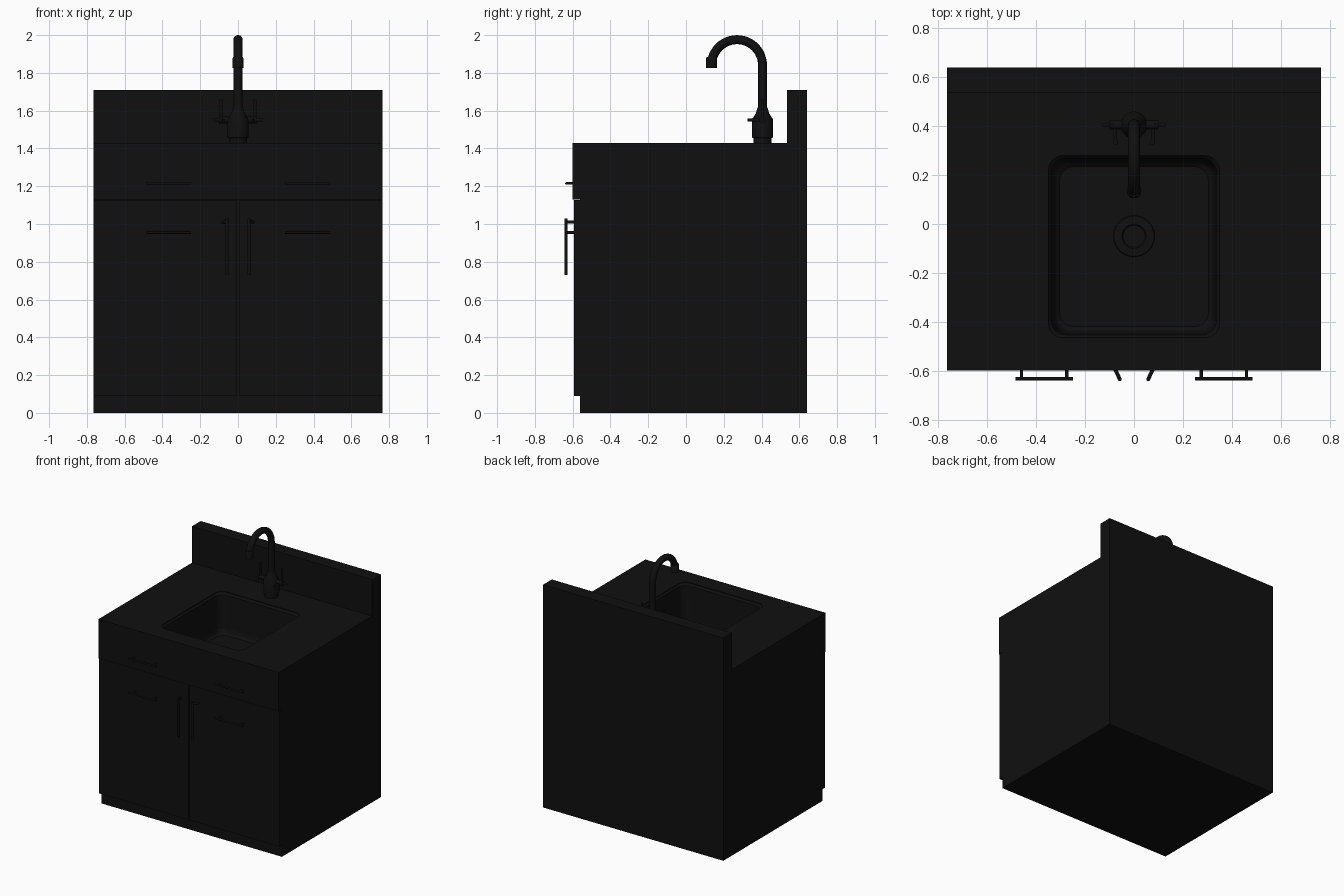
import bpy, bmesh, math
from mathutils import Vector

cube = bpy.data.objects.get("Cube")
if cube:
    bpy.data.objects.remove(cube, do_unlink=True)

black = bpy.data.materials.new("matte_black")
black.use_nodes = True
COLOUR = (0.005, 0.005, 0.005, 1)
black.diffuse_color = COLOUR
black.node_tree.nodes["Principled BSDF"].inputs["Base Color"].default_value = COLOUR


def finish(name, bm, smooth=False):
    bmesh.ops.recalc_face_normals(bm, faces=bm.faces)
    mesh = bpy.data.meshes.new(name)
    bm.to_mesh(mesh)
    bm.free()
    mesh.materials.append(black)
    ob = bpy.data.objects.new(name, mesh)
    bpy.context.collection.objects.link(ob)
    if smooth:
        bpy.ops.object.select_all(action='DESELECT')
        ob.select_set(True)
        bpy.context.view_layer.objects.active = ob
        bpy.ops.object.shade_smooth_by_angle(angle=math.radians(35))
    return ob


def box(name, x, y, z):
    bm = bmesh.new()
    bmesh.ops.create_cube(bm, size=1)
    for v in bm.verts:
        v.co = [a[0] + (c + 0.5) * (a[1] - a[0]) for a, c in zip((x, y, z), v.co)]
    return finish(name, bm)


def loft(bm, rings):
    """Skin a list of equal-length point rings and cap both ends."""
    loops = [[bm.verts.new(p) for p in ring] for ring in rings]
    for a, b in zip(loops, loops[1:]):
        for i in range(len(a)):
            j = (i + 1) % len(a)
            bm.faces.new((a[i], a[j], b[j], b[i]))
    bm.faces.new(loops[0])
    bm.faces.new(loops[-1])


def lathe(name, x, y, profile, n=32):
    bm = bmesh.new()
    loft(bm, [[(x + r * math.cos(math.tau * i / n), y + r * math.sin(math.tau * i / n), z)
               for i in range(n)] for r, z in profile])
    return finish(name, bm, True)


def tube(name, paths, r, n=12):
    """Round rods swept along a list of paths."""
    bm = bmesh.new()
    for path in paths:
        pts = [Vector(p) for p in path]
        rings = []
        side = None
        for i, p in enumerate(pts):
            t = (pts[min(i + 1, len(pts) - 1)] - pts[max(i - 1, 0)]).normalized()
            if side is None:
                side = t.orthogonal()
            side = (side - t * side.dot(t)).normalized()
            up = t.cross(side)
            rings.append([p + r * (side * math.cos(math.tau * k / n) + up * math.sin(math.tau * k / n))
                          for k in range(n)])
        loft(bm, rings)
    return finish(name, bm, True)


def rounded_ring(hx, y0, y1, r, z, steps=6):
    pts = []
    corners = ((hx - r, y1 - r), (r - hx, y1 - r), (r - hx, y0 + r), (hx - r, y0 + r))
    for q, (cx, cy) in enumerate(corners):
        for s in range(steps + 1):
            a = (q + s / steps) * math.pi / 2
            pts.append((cx + r * math.cos(a), cy + r * math.sin(a), z))
    return pts


# Cabinet, counter and backsplash
W = 0.765
cabinet = box("cabinet_body", (-W, W), (-0.56, 0.64), (0, 1.13))
counter = box("counter", (-W, W), (-0.6, 0.64), (1.13, 1.43))
box("backsplash", (-W, W), (0.535, 0.64), (1.43, 1.71))
for s, side in ((1, "left"), (-1, "right")):
    box(side + "_door", sorted((s * 0.004, s * W)), (-0.592, -0.56), (0.09, 1.127))

# Basin hollow with slightly sloped walls and a filleted floor
FLOOR = 1.12
bm = bmesh.new()
rings = [rounded_ring(0.35 - i, -0.465 + i, 0.28 - i, 0.06, z)
         for i, z in ((0, 1.5), (0, 1.425), (0.012, 1.41), (0.022, 1.16),
                      (0.03, 1.135), (0.045, FLOOR))]
loft(bm, rings)
cutter = finish("basin_cutter", bm)
cutter.hide_render = True
cutter.hide_viewport = True
cutter.display_type = 'WIRE'
for ob in (cabinet, counter):
    mod = ob.modifiers.new("basin", 'BOOLEAN')
    mod.operation = 'DIFFERENCE'
    mod.solver = 'EXACT'
    mod.object = cutter

# Drain flange with a recessed centre
lathe("drain", 0, -0.05, [(0.085, FLOOR), (0.082, FLOOR + 0.01), (0.05, FLOOR + 0.012),
                          (0.045, FLOOR + 0.003)])

# Horizontal bar pulls, two on each side
for s, side in ((1, "left"), (-1, "right")):
    for z, level in ((1.215, "upper"), (0.955, "lower")):
        paths = [[(s * 0.25, -0.633, z), (s * 0.485, -0.633, z)]]
        paths += [[(s * x, -0.59, z), (s * x, -0.633, z)] for x in (0.275, 0.46)]
        tube(f"{side}_{level}_pull", paths, 0.007)

    # Hanging vertical door handle on a slanted post
    bar = [(s * 0.058, -0.635, 0.73), (s * 0.058, -0.635, 1.03)]
    post = [(s * 0.082, -0.585, 1.01), (s * 0.058, -0.635, 1.01)]
    tube(side + "_door_handle", [bar, post], 0.008)

# Tap: base, gooseneck and nozzle
TY = 0.405
lathe("tap_base", 0, TY, [(0.048, 1.43), (0.048, 1.455), (0.055, 1.457), (0.055, 1.555),
                          (0.036, 1.585), (0.028, 1.61), (0.024, 1.62)])
R = 0.135
neck = [(0, TY, 1.55), (0, TY, 1.7)]
neck += [(0, TY - R + R * math.cos(a), 1.841 + R * math.sin(a))
         for a in (math.pi * i / 24 for i in range(25))]
tube("tap_neck", [neck], 0.024, 20)
lathe("tap_nozzle", 0, TY - 2 * R, [(0.03, 1.825), (0.03, 1.875), (0.024, 1.885)])

# Tap controls: side stem with a forward spoke and an upright lever
for s, side in ((1, "left"), (-1, "right")):
    stem = [(s * 0.04, TY, 1.55), (s * 0.13, TY, 1.55)]
    spoke = [(s * 0.08, TY, 1.55), (s * 0.075, 0.325, 1.55)]
    lever = [(s * 0.09, TY, 1.55), (s * 0.09, TY, 1.66)]
    tube(side + "_tap_control", [stem, spoke, lever], 0.008)
    hub = [(s * 0.05, TY, 1.55), (s * 0.1, TY, 1.55)]
    tube(side + "_tap_hub", [hub], 0.018, 16)
